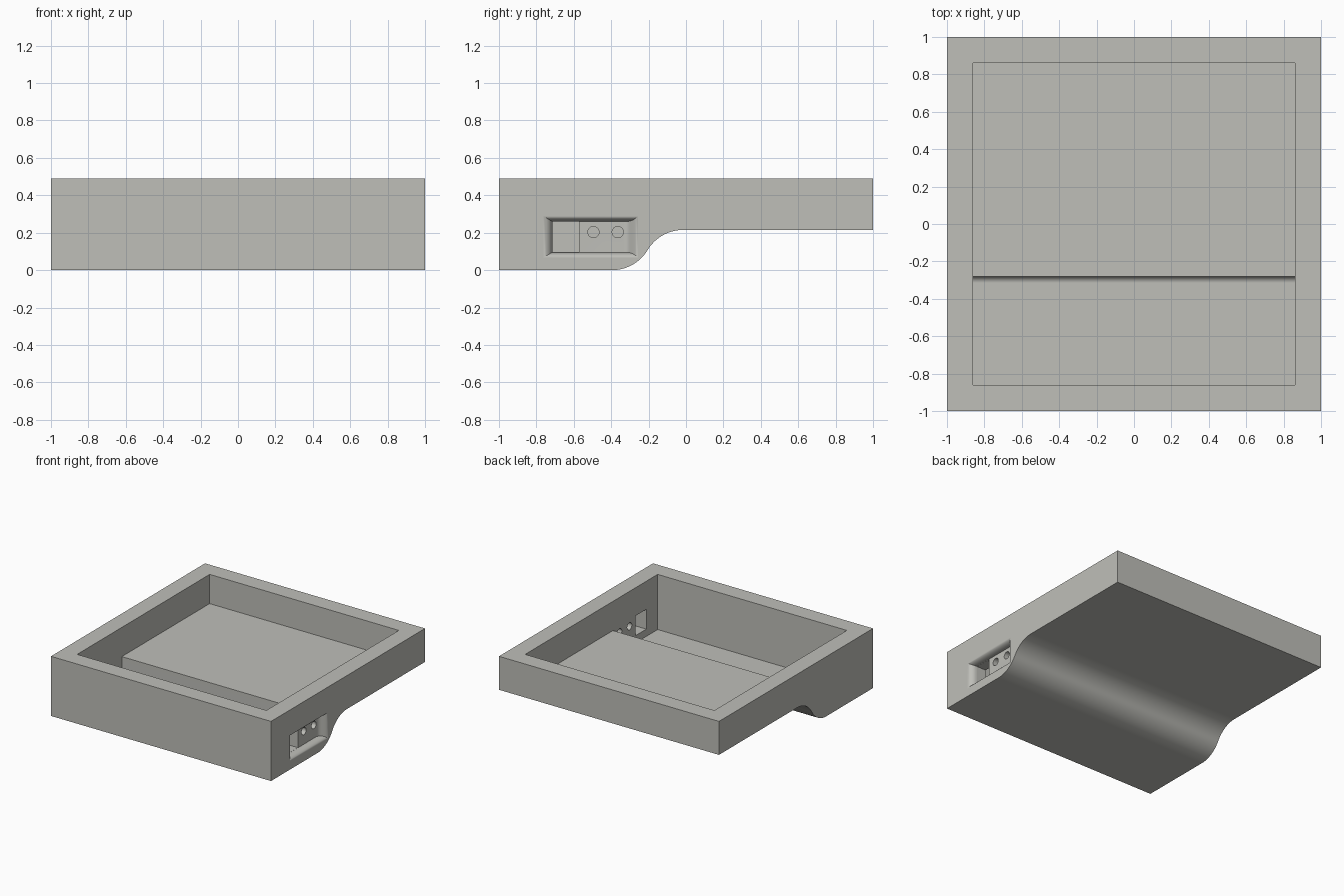
import bpy, bmesh, math

if "Cube" in bpy.data.objects:
    bpy.data.objects.remove(bpy.data.objects["Cube"])

grey = bpy.data.materials.new("warm_grey")
grey.diffuse_color = (0.52, 0.52, 0.485, 1)
grey.use_nodes = True
grey.node_tree.nodes["Principled BSDF"].inputs["Base Color"].default_value = grey.diffuse_color


def loft(name, rings):
    """Closed solid through a list of equal-length point rings."""
    bm = bmesh.new()
    loops = [[bm.verts.new(p) for p in ring] for ring in rings]
    n = len(loops[0])
    for a, b in zip(loops, loops[1:]):
        for i in range(n):
            j = (i + 1) % n
            bm.faces.new((a[i], a[j], b[j], b[i]))
    bm.faces.new(loops[0][::-1])
    bm.faces.new(loops[-1])
    bmesh.ops.recalc_face_normals(bm, faces=bm.faces)
    mesh = bpy.data.meshes.new(name)
    bm.to_mesh(mesh)
    bm.free()
    mesh.materials.append(grey)
    obj = bpy.data.objects.new(name, mesh)
    bpy.context.collection.objects.link(obj)
    return obj


def extrude_x(name, profile, x0, x1):
    return loft(name, [[(x, y, z) for y, z in profile] for x in (x0, x1)])


def arc(cy, cz, r, a0, a1, n):
    steps = [math.radians(a0 + (a1 - a0) * i / n) for i in range(n + 1)]
    return [(cy + r * math.cos(a), cz + r * math.sin(a)) for a in steps]


def cut(target, cutter):
    cutter.hide_render = True
    mod = target.modifiers.new("cut", 'BOOLEAN')
    mod.operation, mod.solver, mod.object = 'DIFFERENCE', 'EXACT', cutter
    bpy.ops.object.modifier_apply(modifier=mod.name)
    bpy.data.objects.remove(cutter, do_unlink=True)


TOP, STEP, WALL = 0.49, 0.215, 0.86

# Outer body: flat belly sweeping up in an S to the raised rear underside
R = 0.2215
bend = 2 * math.degrees(math.atan2(STEP, 0.38))
body = [(-1, TOP), (-1, 0)]
body += arc(-0.395, R, R, -90, -90 + bend, 14)
body += arc(-0.015, STEP - R, R, 90 + bend, 90, 14)[1:]
body += [(1, STEP), (1, TOP)]
tray = extrude_x("tray_body", body, -1, 1)
bpy.context.view_layer.objects.active = tray
tray.select_set(True)

# Inner cavity: deep front well with a filleted step up to the rear floor
cavity = [(-WALL, 0.7), (-WALL, 0.037)]
cavity += arc(-0.315, 0.072, 0.035, -90, 0, 6)
cavity += [(-0.28, 0.25), (WALL, 0.25), (WALL, 0.7)]
cut(tray, extrude_x("cavity_cutter", cavity, -WALL, WALL))

# Flared port recess in the right wall
DEPTH, N = 0.055, 8
rings = []
for k in range(-1, N + 1):
    t = max(k, 0) / N * math.pi / 2
    u = 1 - math.cos(t)
    f = 1 - math.sin(t)
    ease = 0.5 - math.sin(math.asin(max(-1, min(1, 1 - 2 * u))) / 3)
    x = 1.05 if k < 0 else 1 - DEPTH * u
    y0, y1 = -0.715 - 0.05 * f, -0.255 - 0.075 * ease
    z0, z1 = 0.095 - 0.03 * f, 0.26 + 0.03 * f
    rings.append([(x, y0, z0), (x, y1, z0), (x, y1, z1), (x, y0, z1)])
cut(tray, loft("port_flare_cutter", rings))

# Square opening and two round holes through the port plate
window = [(-0.714, 0.096), (-0.572, 0.096), (-0.572, 0.259), (-0.714, 0.259)]
cut(tray, extrude_x("port_window_cutter", window, 0.8, 0.97))
for y in (-0.495, -0.365):
    hole = arc(y, 0.203, 0.03, 0, 345, 23)
    cut(tray, extrude_x("port_hole_cutter", hole, 0.8, 1.04))

# Smooth curved surfaces, keep hard edges crisp
bpy.ops.object.shade_smooth_by_angle(angle=math.radians(30))
weighted = tray.modifiers.new("weighted_normals", 'WEIGHTED_NORMAL')
weighted.keep_sharp = True
